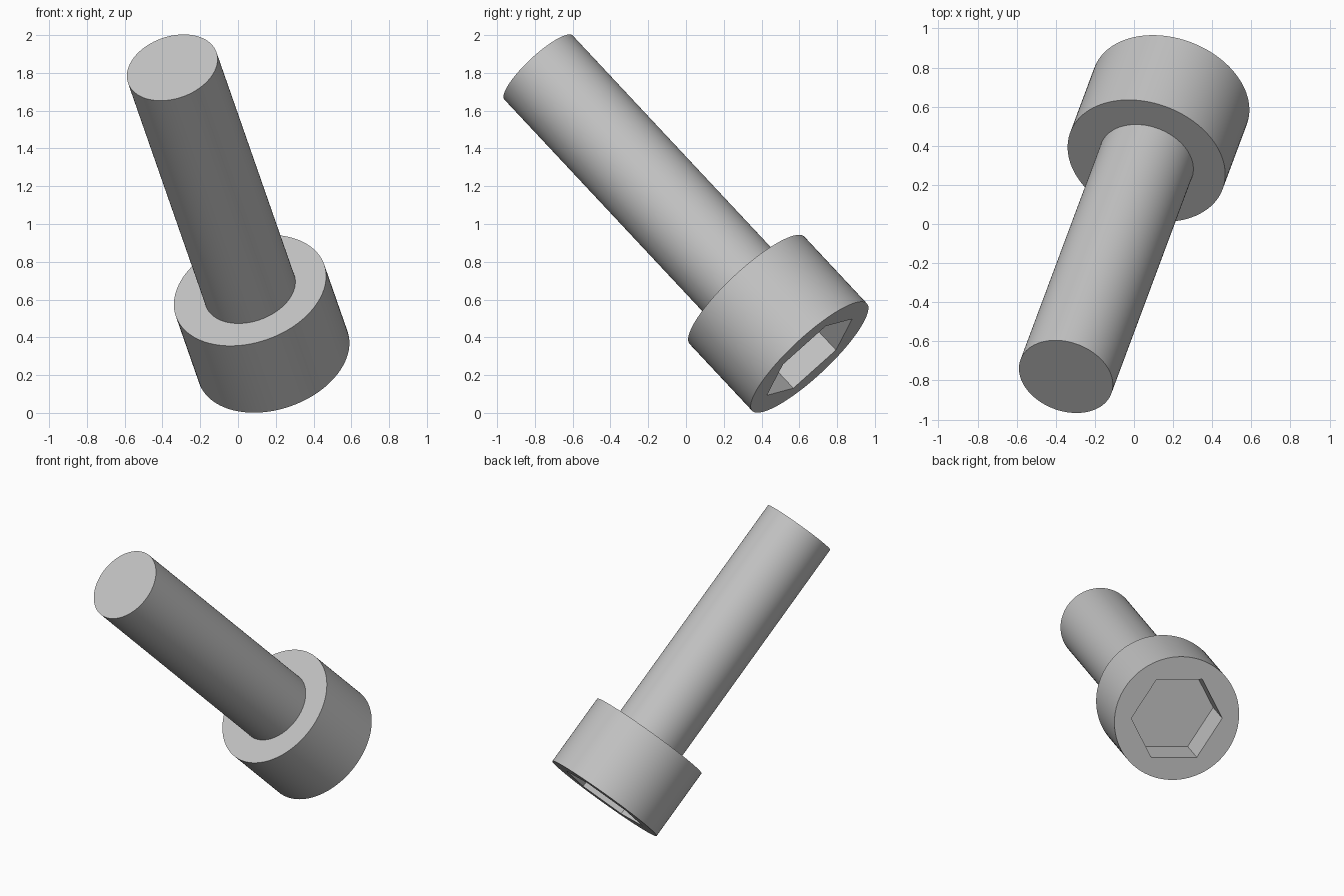
import bpy, bmesh, math
from mathutils import Matrix, Vector

cube = bpy.data.objects.get("Cube")
if cube:
    bpy.data.objects.remove(cube, do_unlink=True)

SEGMENTS = 96
SHAFT_R, HEAD_R, SOCKET_R = 0.248, 0.416, 0.304
HEAD_H, LENGTH, SOCKET_DEPTH = 0.5, 2.167, 0.25

# Plain steel
steel = bpy.data.materials.new("steel_grey")
steel.use_nodes = True
colour = (0.55, 0.55, 0.55, 1)
steel.diffuse_color = colour
steel.node_tree.nodes["Principled BSDF"].inputs["Base Color"].default_value = colour

# Tilted placement: local z runs along the screw, local x points to a socket corner
axis = Vector((-0.247, -0.662, 0.7075)).normalized()
side = axis.cross(Vector((-0.026, 0.2245, 0.201))).normalized()
corner = side.cross(axis)
placement = Matrix.Translation((0.187, 0.654, 0.295)) @ Matrix((corner, side, axis)).transposed().to_4x4()


def circle(radius):
    return lambda angle: radius


def hexagon(radius):
    sector = math.pi / 3
    return lambda angle: radius * math.cos(sector / 2) / math.cos(angle % sector - sector / 2)


def loft(name, sections, cap_start=False, cap_end=False):
    """Skin a row of (height, outline) sections along the screw axis."""
    bm = bmesh.new()
    rings = []
    for height, outline in sections:
        ring = []
        for i in range(SEGMENTS):
            angle = math.tau * i / SEGMENTS
            r = outline(angle)
            ring.append(bm.verts.new((r * math.cos(angle), r * math.sin(angle), height)))
        rings.append(ring)
    for a, b in zip(rings, rings[1:]):
        for i in range(SEGMENTS):
            j = (i + 1) % SEGMENTS
            bm.faces.new((a[i], a[j], b[j], b[i]))
    if cap_start:
        bm.faces.new(rings[0][::-1])
    if cap_end:
        bm.faces.new(rings[-1])
    mesh = bpy.data.meshes.new(name)
    bm.to_mesh(mesh)
    bm.free()
    mesh.materials.append(steel)
    obj = bpy.data.objects.new(name, mesh)
    bpy.context.collection.objects.link(obj)
    obj.matrix_world = placement
    bpy.ops.object.select_all(action='DESELECT')
    obj.select_set(True)
    bpy.context.view_layer.objects.active = obj
    bpy.ops.object.shade_smooth_by_angle(angle=math.radians(30))
    return obj


# Head: socket floor, socket walls, end face, outer wall, underside collar
loft("screw_head", [
    (SOCKET_DEPTH, hexagon(SOCKET_R)),
    (0, hexagon(SOCKET_R)),
    (0, circle(HEAD_R)),
    (HEAD_H, circle(HEAD_R)),
    (HEAD_H, circle(SHAFT_R)),
], cap_start=True)

# Shaft: plain rod closed at the tip
loft("screw_shaft", [
    (HEAD_H, circle(SHAFT_R)),
    (LENGTH, circle(SHAFT_R)),
], cap_end=True)
